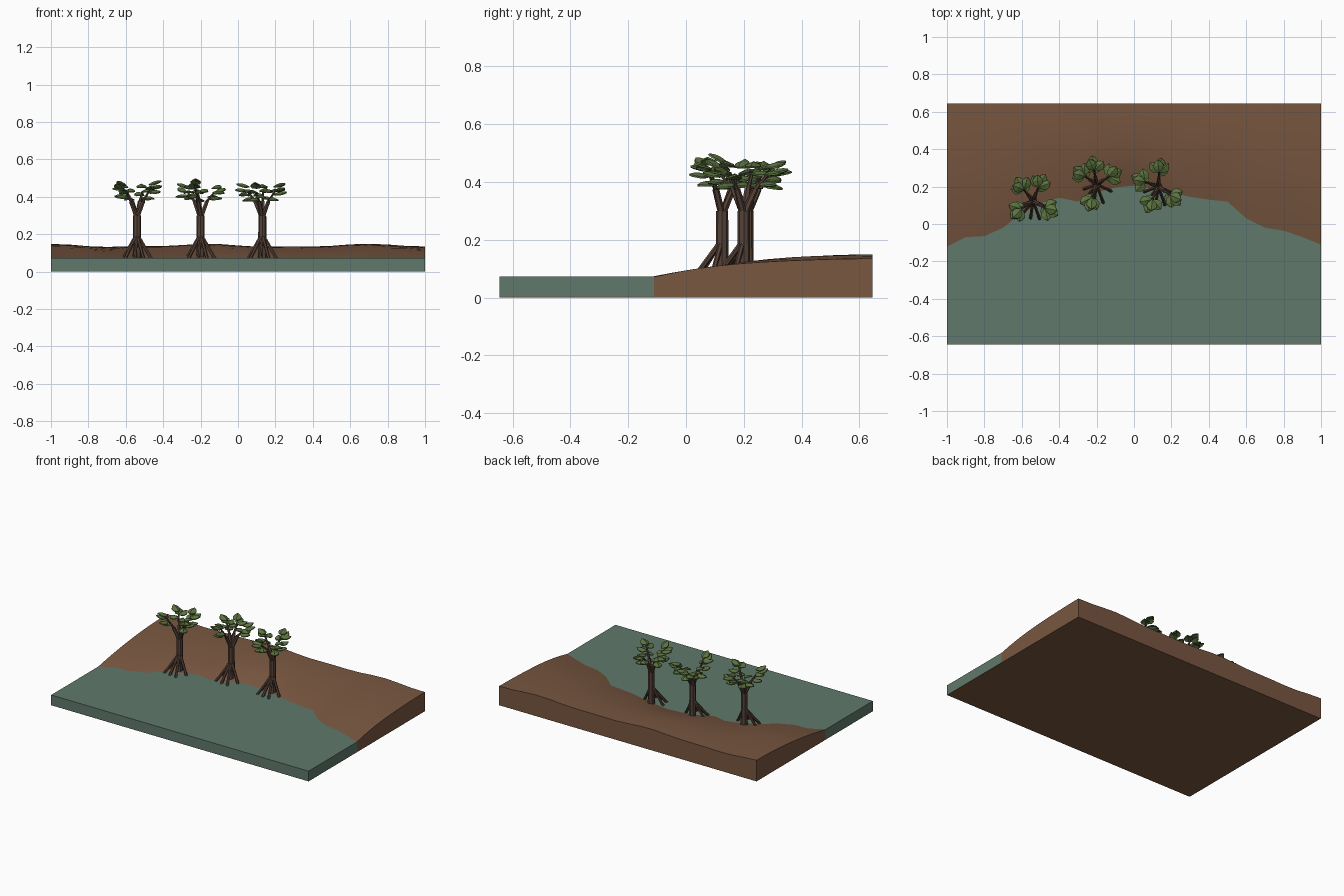
import bpy, bmesh, math, random
from mathutils import Vector, Matrix

if "Cube" in bpy.data.objects:
    bpy.data.objects.remove(bpy.data.objects["Cube"])
random.seed(4)

def mat(name, col):
    m = bpy.data.materials.new(name)
    m.diffuse_color = (*col, 1)
    m.use_nodes = True
    m.node_tree.nodes["Principled BSDF"].inputs["Base Color"].default_value = m.diffuse_color
    return m

MUD = mat("mud brown", (0.19, 0.095, 0.052))
WATER = mat("murky water", (0.115, 0.19, 0.15))
BARK = mat("bark brown", (0.095, 0.055, 0.04))
LEAF = mat("leaf green", (0.105, 0.17, 0.05))
HY, WZ = 0.645, 0.072

def finish(name, bm, m, smooth=None):
    bmesh.ops.recalc_face_normals(bm, faces=bm.faces)
    me = bpy.data.meshes.new(name)
    bm.to_mesh(me)
    bm.free()
    ob = bpy.data.objects.new(name, me)
    bpy.context.collection.objects.link(ob)
    me.materials.append(m)
    if smooth:
        bpy.context.view_layer.objects.active = ob
        ob.select_set(True)
        bpy.ops.object.shade_smooth_by_angle(angle=math.radians(smooth))
        ob.select_set(False)
    return ob

# shoreline: y at every 0.1 in x
SHORE = [-.12, -.07, -.065, -.02, .06, .11, .14, .12, .17, .195, .205,
         .19, .17, .145, .13, .12, .03, -.02, -.035, -.07, -.11]
XS = [-1 + 0.1 * i for i in range(21)]

def land_z(x, y, ys):
    t = (y - ys) / (HY - ys)
    rise = 0.067 * (1 - (1 - t) ** 2.2)
    bump = 0.007 * math.sin(x * 7.2 + 1.6 + 2 * y) + 0.003 * math.sin(x * 15 + y * 6)
    return WZ + rise + bump * min(1, 2.5 * t)

def slab(name, m, y0, y1, rows, zf, z_bottom, smooth=None):
    """Closed block: curved top surface plus walls and floor."""
    bm = bmesh.new()
    top, bot = [], []
    for x, s in zip(XS, SHORE):
        a, b = y0(s), y1(s)
        ys = [a + (b - a) * j / rows for j in range(rows + 1)]
        top.append([bm.verts.new((x, y, zf(x, y, s))) for y in ys])
        bot.append([bm.verts.new((x, y, z_bottom)) for y in ys])
    n = len(XS) - 1
    for i in range(n):
        for j in range(rows):
            for g in (top, bot):
                bm.faces.new((g[i][j], g[i+1][j], g[i+1][j+1], g[i][j+1]))
        for j in (0, rows):
            bm.faces.new((top[i][j], top[i+1][j], bot[i+1][j], bot[i][j]))
    for i in (0, n):
        for j in range(rows):
            bm.faces.new((top[i][j], top[i][j+1], bot[i][j+1], bot[i][j]))
    return finish(name, bm, m, smooth)

slab("mud_bank", MUD, lambda s: s, lambda s: HY, 10, land_z, 0, 35)
slab("water", WATER, lambda s: -HY, lambda s: s, 1, lambda x, y, s: WZ, 0.003)
# river bed under the water
slab("river_bed", MUD, lambda s: -HY, lambda s: s, 1, lambda x, y, s: 0.003, 0)

def limb(bm, a, b, r0, r1, sides=6):
    a, b = Vector(a), Vector(b)
    d = b - a
    M = Matrix.Translation((a + b) / 2) @ d.to_track_quat('Z', 'Y').to_matrix().to_4x4()
    bmesh.ops.create_cone(bm, cap_ends=True, segments=sides, radius1=r0,
                          radius2=r1, depth=d.length, matrix=M)

def leaf(bm, p, yaw, pitch, length, width):
    """Thin pointed leaf, folded along its midrib."""
    M = (Matrix.Translation(p) @ Matrix.Rotation(yaw, 4, 'Z')
         @ Matrix.Rotation(-pitch, 4, 'Y'))
    rim = [(.3, .42), (.6, .5), (.85, .3)]
    layers = []
    for dz in (0.003, -0.003):
        v = lambda u, w, h: bm.verts.new(M @ Vector((u * length, w * width, h + dz)))
        mid = [v(0, 0, 0), v(.3, 0, .004), v(.6, 0, .004), v(.85, 0, 0), v(1.05, 0, -.006)]
        sides = [[v(u, s * w, -.008) for u, w in rim] for s in (1, -1)]
        for sd in sides:
            bm.faces.new((mid[0], mid[1], sd[0]))
            for k in (0, 1):
                bm.faces.new((mid[k+1], mid[k+2], sd[k+1], sd[k]))
            bm.faces.new((mid[3], mid[4], sd[2]))
        layers.append([mid[0], *sides[0], mid[4], *reversed(sides[1])])
    a, b = layers
    for k in range(8):
        q = (k + 1) % 8
        bm.faces.new((a[k], a[q], b[q], b[k]))

def tree(i, x, y, angles):
    base = Vector((x, y, 0))
    wood, green = bmesh.new(), bmesh.new()
    limb(wood, base + Vector((0, 0, .06)), base + Vector((0, 0, .30)), .023, .021, 8)
    # prop roots splayed towards the water
    for deg, r in ((200, .085), (232, .11), (262, .10), (290, .11), (335, .09)):
        a = math.radians(deg)
        d = Vector((math.cos(a), math.sin(a), 0))
        limb(wood, base + d * .008 + Vector((0, 0, .19)),
             base + d * r + Vector((0, 0, .06)), .009, .009, 6)
    # branches with leaf tufts
    for deg in angles:
        a = math.radians(deg)
        d = Vector((math.cos(a), math.sin(a), 0))
        elbow = base + d * .04 + Vector((0, 0, .375))
        tip = base + d * .085 + Vector((0, 0, .43 + random.uniform(-.01, .02)))
        limb(wood, base + Vector((0, 0, .285)), elbow, .013, .011)
        limb(wood, elbow, tip, .008, .005)
        for off, t, pitch, up in ((0, 1, .25, 0), (.95, .8, .1, -.01), (-.95, .8, .1, .01),
                                  (.35, .75, .35, .035), (-.4, .3, -.05, .0)):
            p = elbow.lerp(tip, t) + Vector((0, 0, up))
            leaf(green, p, a + off + random.uniform(-.2, .2),
                 pitch + random.uniform(-.1, .2), .068, .056)
    finish(f"trunk_and_roots_{i}", wood, BARK)
    finish(f"leaves_{i}", green, LEAF)

tree(1, -0.54, 0.125, (130, 68, 215, 328))
tree(2, -0.20, 0.212, (145, 100, 32, 250))
tree(3, 0.13, 0.20, (87, 160, 245, 325))
